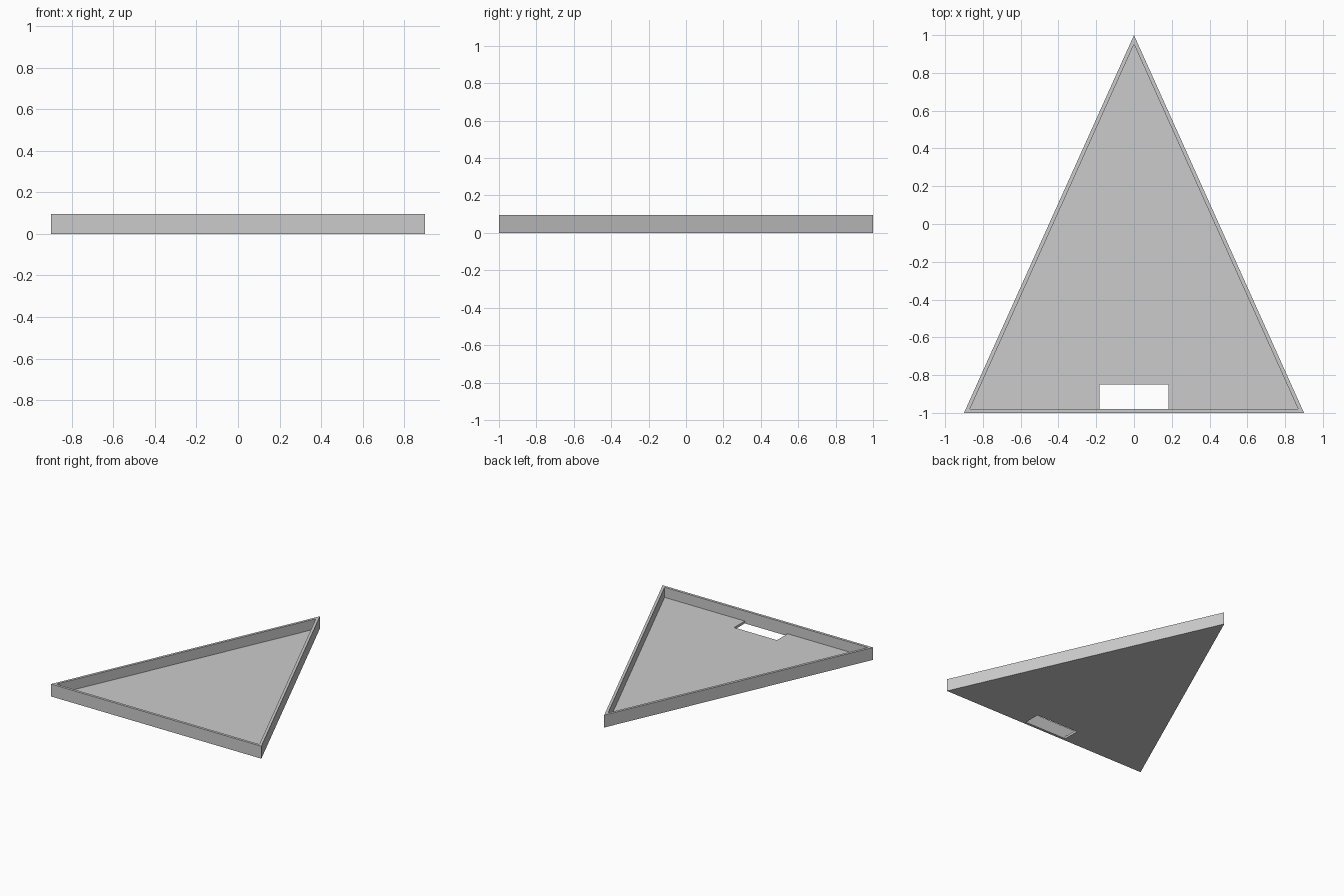
import bpy
import bmesh
import math

cube = bpy.data.objects.get("Cube")
if cube:
    bpy.data.objects.remove(cube, do_unlink=True)

# Main sizes
HALF_WIDTH, BACK, FRONT = 0.9, 1.0, -1.0
HEIGHT, FLOOR, WALL = 0.096, 0.018, 0.02
SLOT_HALF, SLOT_BACK = 0.183, -0.85

# Inner outline, offset from the outer triangle by the wall thickness
half_apex = math.atan2(HALF_WIDTH, BACK - FRONT)
inner_back = BACK - WALL / math.sin(half_apex)
inner_front = FRONT + WALL
inner_half = (inner_back - inner_front) * math.tan(half_apex)

# Plan points of the left half; the mirror makes the right half
apex, corner, front_mid = (0, BACK), (HALF_WIDTH, FRONT), (0, FRONT)
in_apex, in_corner, in_mid = (0, inner_back), (inner_half, inner_front), (0, inner_front)
slot_mid, slot_back = (0, SLOT_BACK), (SLOT_HALF, SLOT_BACK)
slot_front = (SLOT_HALF, inner_front)

bm = bmesh.new()


def face(points):
    bm.faces.new([bm.verts.new(p) for p in points])


def flat(outline, z):
    face([(x, y, z) for x, y in outline])


def wall(a, b, low, high):
    face([(*a, low), (*b, low), (*b, high), (*a, high)])


# Underside, with the slot opening
flat([apex, slot_mid, slot_back, slot_front, in_mid, front_mid, corner], 0)
# Tray floor, with the same opening
flat([in_apex, slot_mid, slot_back, slot_front, in_corner], FLOOR)
# Rim
flat([apex, corner, in_corner, in_apex], HEIGHT)
flat([corner, front_mid, in_mid, in_corner], HEIGHT)
# Outer walls
wall(apex, corner, 0, HEIGHT)
wall(corner, front_mid, 0, HEIGHT)
# Inner walls
wall(in_apex, in_corner, FLOOR, HEIGHT)
face([(*in_mid, FLOOR), (*slot_front, FLOOR), (*in_corner, FLOOR),
      (*in_corner, HEIGHT), (*in_mid, HEIGHT)])
# Slot edges
for a, b in ((slot_mid, slot_back), (slot_back, slot_front), (slot_front, in_mid)):
    wall(a, b, 0, FLOOR)

# Mirror to the right half and weld
copy = bmesh.ops.duplicate(bm, geom=bm.verts[:] + bm.edges[:] + bm.faces[:])
for item in copy["geom"]:
    if isinstance(item, bmesh.types.BMVert):
        item.co.x *= -1
bmesh.ops.remove_doubles(bm, verts=bm.verts[:], dist=0.0001)
bmesh.ops.recalc_face_normals(bm, faces=bm.faces[:])

mesh = bpy.data.meshes.new("triangular_tray")
bm.to_mesh(mesh)
bm.free()

# Plain grey
grey = bpy.data.materials.new("light_grey")
grey.use_nodes = True
colour = (0.6, 0.6, 0.6, 1)
grey.diffuse_color = colour
grey.node_tree.nodes["Principled BSDF"].inputs["Base Color"].default_value = colour
mesh.materials.append(grey)

tray = bpy.data.objects.new("triangular_tray", mesh)
bpy.context.collection.objects.link(tray)
